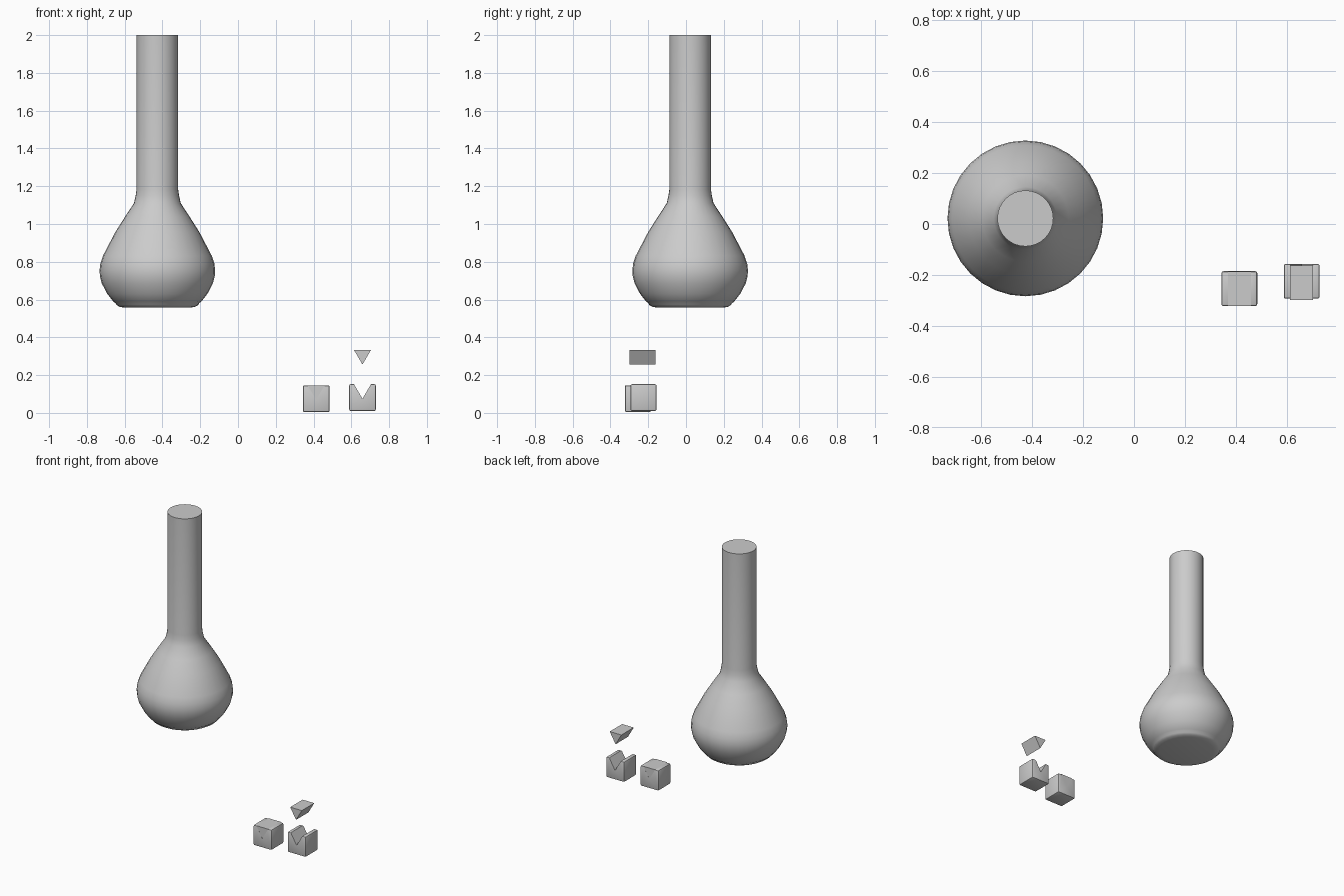
import bpy, bmesh, math
from mathutils import Vector

if "Cube" in bpy.data.objects:
    bpy.data.objects.remove(bpy.data.objects["Cube"])


def add_object(name, bm, loc):
    bmesh.ops.recalc_face_normals(bm, faces=bm.faces)
    mesh = bpy.data.meshes.new(name)
    bm.to_mesh(mesh)
    bm.free()
    ob = bpy.data.objects.new(name, mesh)
    ob.location = loc
    bpy.context.collection.objects.link(ob)
    return ob


def activate(ob):
    bpy.ops.object.select_all(action='DESELECT')
    ob.select_set(True)
    bpy.context.view_layer.objects.active = ob


def lathe(name, profile, loc, sides=32):
    bm = bmesh.new()
    rings = []
    for r, z in profile:
        rings.append([bm.verts.new((r * math.cos(2 * math.pi * i / sides),
                                    r * math.sin(2 * math.pi * i / sides), z))
                      for i in range(sides)])
    for a, b in zip(rings, rings[1:]):
        for i in range(sides):
            j = (i + 1) % sides
            bm.faces.new((a[i], a[j], b[j], b[i]))
    bm.faces.new(rings[0])
    bm.faces.new(rings[-1])
    ob = add_object(name, bm, loc)
    activate(ob)
    bpy.ops.object.shade_smooth_by_angle(angle=math.radians(35))
    return ob


def prism(name, section, depth, loc):
    # XZ section extruded symmetrically along Y
    bm = bmesh.new()
    f = bm.faces.new([bm.verts.new((x, -depth / 2, z)) for x, z in section])
    new = bmesh.ops.extrude_face_region(bm, geom=[f])
    bmesh.ops.translate(bm, vec=Vector((0, depth, 0)),
                        verts=[v for v in new['geom'] if isinstance(v, bmesh.types.BMVert)])
    return add_object(name, bm, loc)


W, D, H = 0.141, 0.137, 0.142      # block size
NW, NH = 0.090, 0.077              # notch width and depth
WEDGE = [(-NW / 2, 0), (NW / 2, 0), (0, -NH)]


def notched_block(name, loc):
    # Softly bevelled block with a V groove running front to back
    bm = bmesh.new()
    bmesh.ops.create_cube(bm, size=1)
    for v in bm.verts:
        v.co = Vector((v.co.x * W, v.co.y * D, (v.co.z + 0.5) * H))
    bmesh.ops.bevel(bm, geom=bm.edges[:], offset=0.008, segments=2,
                    profile=0.5, affect='EDGES')
    ob = add_object(name, bm, loc)
    k = 1.3
    cutter = prism("notch_cutter", [(-NW / 2 * k, NH * (k - 1)), (NW / 2 * k, NH * (k - 1)), (0, -NH)],
                   D * 1.5, (loc[0], loc[1], loc[2] + H))
    cutter.hide_render = True
    mod = ob.modifiers.new("notch", 'BOOLEAN')
    mod.operation = 'DIFFERENCE'
    mod.solver = 'EXACT'
    mod.object = cutter
    activate(ob)
    bpy.ops.object.modifier_apply(modifier="notch")
    bpy.data.objects.remove(cutter)
    bpy.ops.object.shade_smooth_by_angle(angle=math.radians(30))
    return ob


# Long-necked flask with a low foot
lathe("flask", [
    (0.175, 0.557), (0.200, 0.562), (0.216, 0.571), (0.222, 0.582),
    (0.232, 0.588), (0.265, 0.630), (0.294, 0.685), (0.304, 0.725),
    (0.306, 0.755), (0.302, 0.790), (0.288, 0.832), (0.222, 0.958),
    (0.170, 1.040), (0.124, 1.110), (0.115, 1.150), (0.110, 1.185),
    (0.110, 2.0)], (-0.427, 0.022, 0))

# Closed block with its wedge seated in the groove
notched_block("closed_block", (0.414, -0.254, 0.004))
prism("seated_wedge", WEDGE, D - 0.001, (0.414, -0.254, 0.004 + H))

# Open block with the wedge lifted above it
notched_block("open_block", (0.659, -0.225, 0.010))
prism("lifted_wedge", WEDGE, D, (0.659, -0.231, 0.333))
